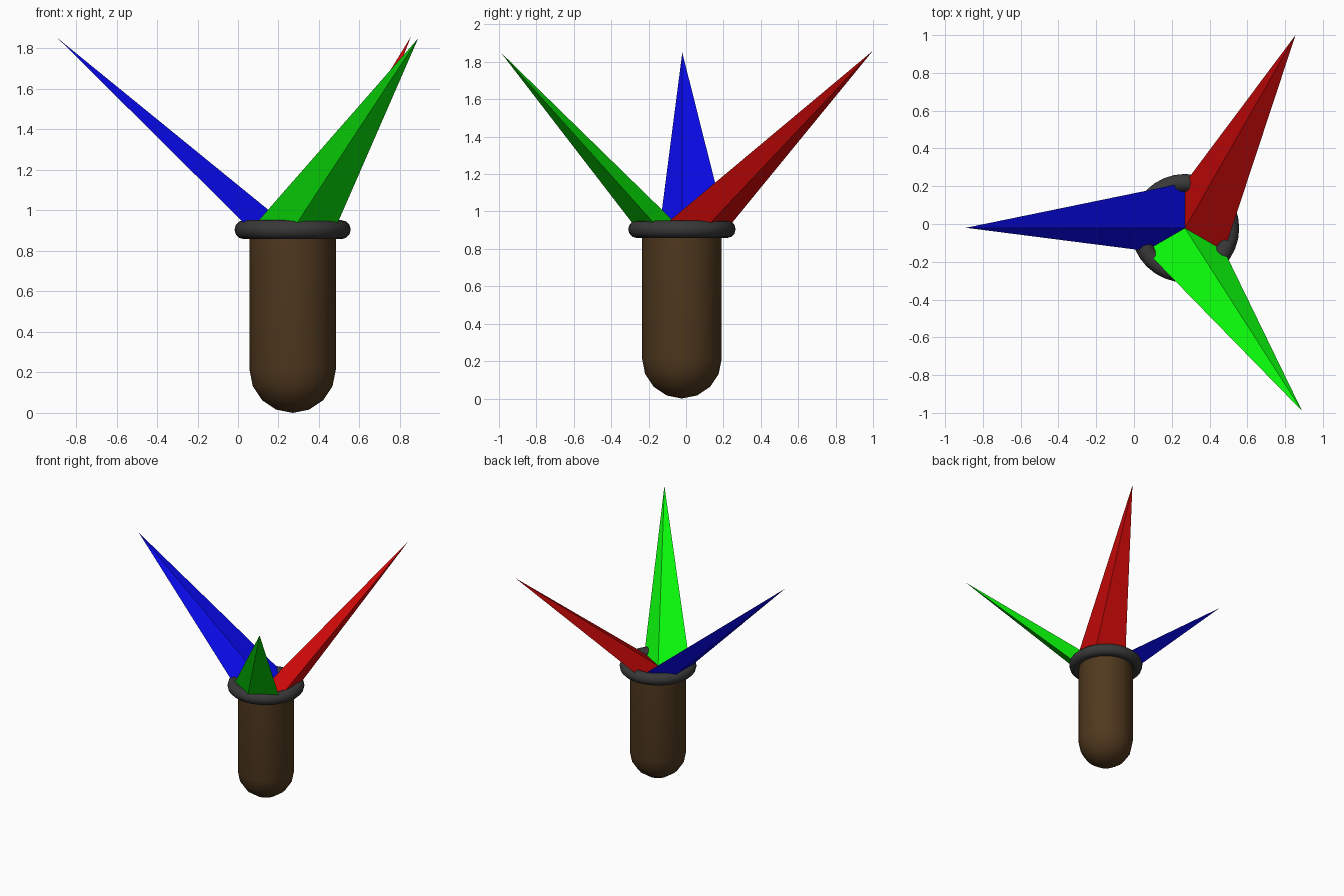
import bpy, bmesh
from math import sin, cos, pi, radians

if "Cube" in bpy.data.objects:
    bpy.data.objects.remove(bpy.data.objects["Cube"])

CX, CY, TOP = 0.27, -0.022, 0.905   # shared axis and height of the collar
R = 0.213                           # handle radius


def finish(name, bm, color, smooth=True):
    bmesh.ops.recalc_face_normals(bm, faces=bm.faces[:])
    mesh = bpy.data.meshes.new(name)
    bm.to_mesh(mesh)
    bm.free()
    obj = bpy.data.objects.new(name, mesh)
    bpy.context.collection.objects.link(obj)
    mat = bpy.data.materials.new(name + "_colour")
    mat.diffuse_color = (*color, 1)
    mat.use_nodes = True
    mat.node_tree.nodes["Principled BSDF"].inputs["Base Color"].default_value = mat.diffuse_color
    mesh.materials.append(mat)
    if smooth:
        bpy.ops.object.select_all(action='DESELECT')
        obj.select_set(True)
        bpy.context.view_layer.objects.active = obj
        bpy.ops.object.shade_smooth_by_angle(angle=radians(40))
    return obj


# Handle: a round-bottomed cylinder made from a sphere with its top half pulled up flat
bm = bmesh.new()
bmesh.ops.create_uvsphere(bm, u_segments=16, v_segments=8, radius=R)
bmesh.ops.delete(bm, geom=[v for v in bm.verts if v.co.z > 0.01], context='VERTS')
rim = [e for e in bm.edges if e.is_boundary]
new = bmesh.ops.extrude_edge_only(bm, edges=rim)["geom"]
for v in (g for g in new if isinstance(g, bmesh.types.BMVert)):
    v.co.z = TOP - R
bmesh.ops.holes_fill(bm, edges=[e for e in bm.edges if e.is_boundary])
handle = finish("handle", bm, (0.08, 0.04, 0.013))
handle.location = (CX, CY, R)

# Collar: dark ring around the top of the handle
bpy.ops.mesh.primitive_torus_add(major_radius=0.24, minor_radius=0.047,
                                 major_segments=32, minor_segments=12,
                                 location=(CX, CY, TOP))
collar = bpy.context.object
collar.name = "collar"
bpy.ops.object.shade_smooth_by_angle(angle=radians(40))
dark = bpy.data.materials.new("collar_colour")
dark.diffuse_color = (0.04, 0.04, 0.04, 1)
dark.use_nodes = True
dark.node_tree.nodes["Principled BSDF"].inputs["Base Color"].default_value = dark.diffuse_color
collar.data.materials.append(dark)

# Spikes: each rises from a third of a hexagon to a point leaning outwards
spikes = [("red_spike", -30, (0.855, 1.0, 1.86), (0.65, 0.003, 0.003)),
          ("blue_spike", 90, (-0.89, -0.02, 1.85), (0.003, 0.003, 0.85)),
          ("green_spike", 210, (0.89, -0.99, 1.85), (0.003, 0.9, 0.003))]
for name, start, tip, color in spikes:
    bm = bmesh.new()
    base = [bm.verts.new((CX, CY, TOP))]
    for step in (0, 60, 120):
        a = radians(start + step)
        base.append(bm.verts.new((CX + 0.24 * cos(a), CY + 0.24 * sin(a), TOP)))
    point = bm.verts.new(tip)
    bm.faces.new(base)
    for i in range(4):
        bm.faces.new((base[i], base[(i + 1) % 4], point))
    finish(name, bm, color, smooth=False)
